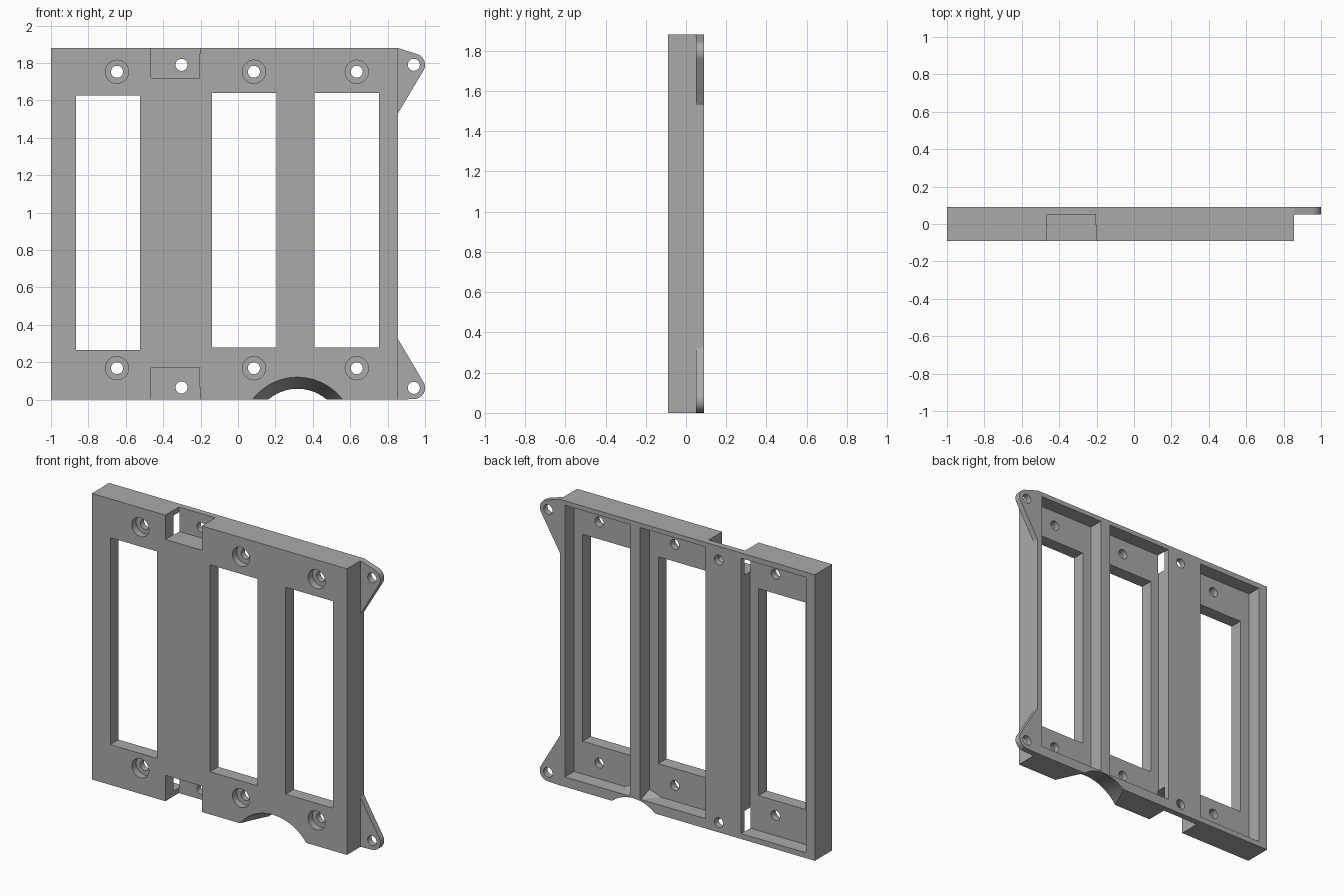
import bpy
import bmesh
import math
from mathutils import Matrix, Vector

old = bpy.data.objects.get("Cube")
if old:
    bpy.data.objects.remove(old, do_unlink=True)

FRONT, BACK = -0.09, 0.09
FLOOR, TAB = -0.005, 0.05      # pocket floor and front of the thin tabs
HEIGHT, SIDE = 1.88, 0.855
OVER = 0.02                    # cutter overshoot

grey = bpy.data.materials.new("mid_grey")
grey.use_nodes = True
colour = (0.4, 0.4, 0.4, 1)
grey.diffuse_color = colour
grey.node_tree.nodes["Principled BSDF"].inputs["Base Color"].default_value = colour


def make(name, bm):
    bmesh.ops.recalc_face_normals(bm, faces=bm.faces)
    mesh = bpy.data.meshes.new(name)
    bm.to_mesh(mesh)
    bm.free()
    mesh.materials.append(grey)
    obj = bpy.data.objects.new(name, mesh)
    bpy.context.collection.objects.link(obj)
    return obj


def box(name, x, y, z):
    bm = bmesh.new()
    size = (x[1] - x[0], y[1] - y[0], z[1] - z[0])
    mid = Vector((sum(x), sum(y), sum(z))) / 2
    bmesh.ops.create_cube(bm, matrix=Matrix.Translation(mid) @ Matrix.Diagonal((*size, 1)))
    return make(name, bm)


def cone(name, x, z, y, r_front, r_back, sides=40):
    """Round solid running front to back."""
    bm = bmesh.new()
    place = Matrix.Translation((x, sum(y) / 2, z)) @ Matrix.Rotation(-math.pi / 2, 4, "X")
    bmesh.ops.create_cone(bm, cap_ends=True, segments=sides, radius1=r_front,
                          radius2=r_back, depth=y[1] - y[0], matrix=place)
    return make(name, bm)


def combine(obj, other, operation="DIFFERENCE"):
    mod = obj.modifiers.new("cut", "BOOLEAN")
    mod.operation, mod.solver, mod.object = operation, "EXACT", other
    with bpy.context.temp_override(object=obj, active_object=obj):
        bpy.ops.object.modifier_apply(modifier=mod.name)
    bpy.data.objects.remove(other, do_unlink=True)


frame = box("mounting_frame", (-1, SIDE), (FRONT, BACK), (0, HEIGHT))

# Rear pockets, each with a smaller window through the front wall
bays = [((-0.934, -0.462), (0.035, 1.845), (-0.865, -0.525), (0.265, 1.625)),
        ((-0.203, 0.27), (0.065, 1.85), (-0.14, 0.205), (0.28, 1.64)),
        ((0.343, 0.818), (0.065, 1.85), (0.41, 0.755), (0.28, 1.64))]
for px, pz, wx, wz in bays:
    combine(frame, box("pocket", px, (FLOOR, BACK + OVER), pz))
    combine(frame, box("window", wx, (FRONT - OVER, BACK), wz))

# Tapered cable arch in the bottom edge, with a thin wall kept around it
arch_x, arch_z = 0.318, -0.182
combine(frame, cone("arch_wall", arch_x, arch_z, (FRONT + 0.001, BACK - 0.001),
                    0.308, 0.246, 96), "UNION")
combine(frame, box("below", (-2, 2), (-1, 1), (-1, 0)))
taper = (0.302 - 0.24) / (BACK - FRONT) * OVER
combine(frame, cone("arch", arch_x, arch_z, (FRONT - OVER, BACK + OVER),
                    0.302 + taper, 0.24 - taper, 96))

# Notches that leave a thin tab with a hole at the top and bottom
for z, hole_z in (((1.72, HEIGHT + OVER), 1.79), ((-OVER, 0.17), 0.065)):
    combine(frame, box("notch", (-0.465, -0.2), (FRONT - OVER, TAB), z))
    combine(frame, cone("tab_hole", -0.302, hole_z, (0, BACK + OVER), 0.032, 0.032))

# Counterbored screw holes
for x in (-0.647, 0.085, 0.635):
    for z in (0.168, 1.753):
        combine(frame, cone("counterbore", x, z, (FRONT - OVER, -0.045), 0.062, 0.062))
        combine(frame, cone("screw_hole", x, z, (FRONT - OVER, OVER), 0.032, 0.032))


def ear(name, hole_z, edge_z):
    """Rounded triangular lug with a hole."""
    rim = [(0.94 + 0.06 * math.cos(math.tau * i / 48),
            hole_z + 0.06 * math.sin(math.tau * i / 48)) for i in range(48)]
    outline = rim + [(SIDE, z) for z in edge_z]
    bm = bmesh.new()
    for y in (TAB, BACK):
        for x, z in outline:
            bm.verts.new((x, y, z))
    hull = bmesh.ops.convex_hull(bm, input=bm.verts)
    spare = {v for v in hull["geom_interior"] + hull["geom_unused"]
             if isinstance(v, bmesh.types.BMVert)}
    bmesh.ops.delete(bm, geom=list(spare), context="VERTS")
    bmesh.ops.dissolve_limit(bm, angle_limit=0.01, verts=bm.verts, edges=bm.edges)
    obj = make(name, bm)
    combine(obj, cone("ear_hole", 0.94, hole_z, (0, BACK + OVER), 0.032, 0.032))
    return obj


parts = [frame,
         ear("upper_ear", 1.79, (1.53, HEIGHT)),
         ear("lower_ear", 0.063, (0.0, 0.325))]

# Smooth round walls, sharp corners
for obj in parts:
    bpy.ops.object.select_all(action="DESELECT")
    obj.select_set(True)
    bpy.context.view_layer.objects.active = obj
    bpy.ops.object.shade_smooth_by_angle(angle=math.radians(25))
